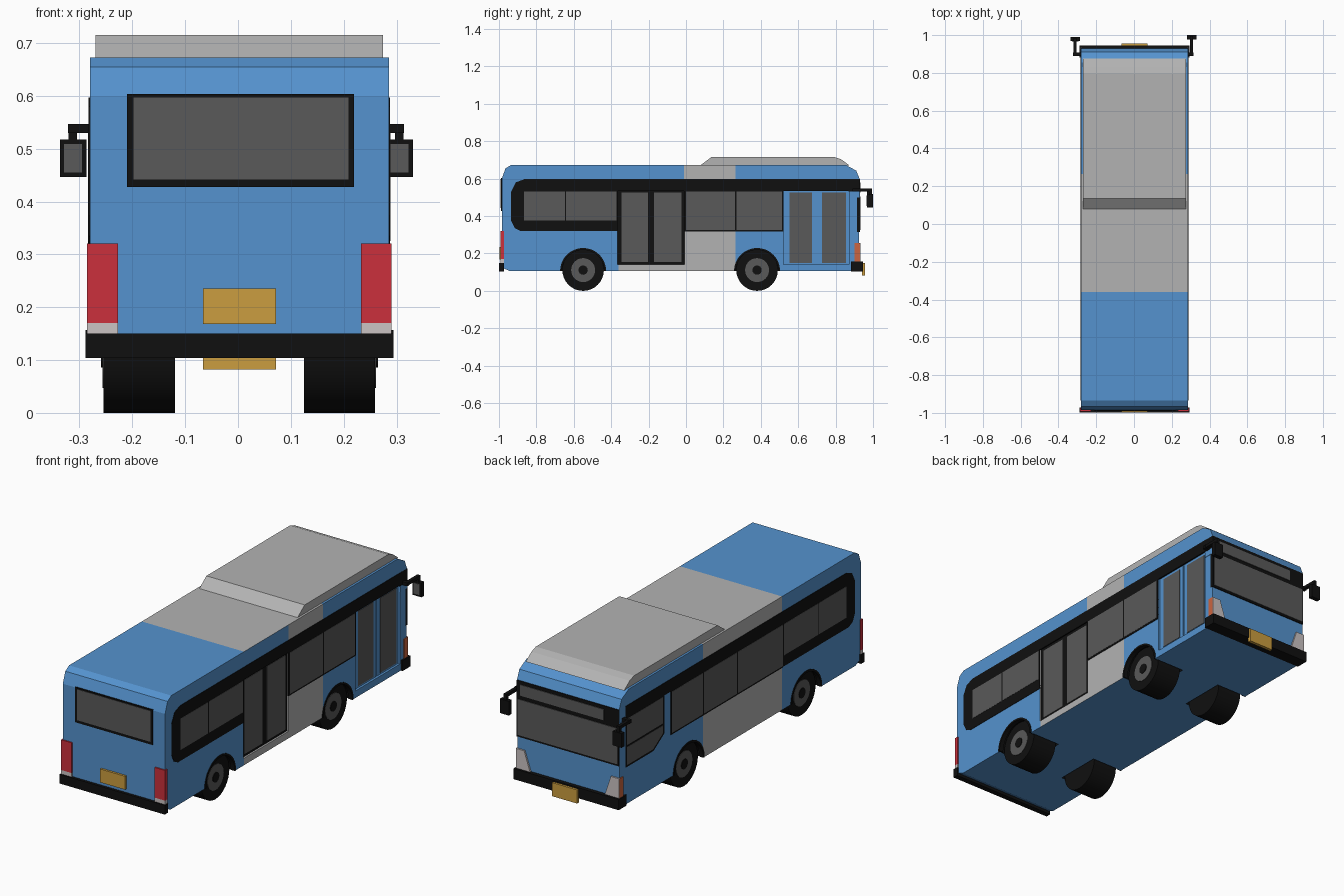
import bpy, bmesh
from math import sin, cos, pi
from mathutils import Vector

if "Cube" in bpy.data.objects:
    bpy.data.objects.remove(bpy.data.objects["Cube"])

CX, HW = 0.0025, 0.283          # body centre line and half width


def mat(name, r, g, b):
    m = bpy.data.materials.new(name)
    m.diffuse_color = (r, g, b, 1)
    m.use_nodes = True
    m.node_tree.nodes["Principled BSDF"].inputs["Base Color"].default_value = m.diffuse_color
    return m


BLUE = mat("blue_paint", 0.09, 0.29, 0.62)
GREY = mat("grey_paint", 0.45, 0.45, 0.45)
BLACK = mat("black_trim", 0.005, 0.005, 0.005)
GLASS = mat("dark_glass", 0.1, 0.1, 0.1)
RED = mat("red_lens", 0.6, 0.03, 0.045)
WHITE = mat("clear_lens", 0.6, 0.55, 0.55)
ORANGE = mat("orange_lens", 0.6, 0.13, 0.05)
YELLOW = mat("yellow_plate", 0.6, 0.34, 0.05)


def prism(name, pts, a, b, m, axis="x", smooth=False):
    """Extrude an outline from a to b; pts are (y,z) for axis x, (x,z) for axis y."""
    bm = bmesh.new()
    co = (lambda p: (a, p[0], p[1])) if axis == "x" else (lambda p: (p[0], a, p[1]))
    face = bm.faces.new([bm.verts.new(co(p)) for p in pts])
    ext = bmesh.ops.extrude_face_region(bm, geom=[face])["geom"]
    d = Vector((b - a, 0, 0)) if axis == "x" else Vector((0, b - a, 0))
    bmesh.ops.translate(bm, vec=d, verts=[v for v in ext if isinstance(v, bmesh.types.BMVert)])
    bmesh.ops.recalc_face_normals(bm, faces=bm.faces)
    me = bpy.data.meshes.new(name)
    bm.to_mesh(me)
    bm.free()
    ob = bpy.data.objects.new(name, me)
    bpy.context.collection.objects.link(ob)
    if m:
        me.materials.append(m)
    if smooth:
        bpy.ops.object.select_all(action="DESELECT")
        ob.select_set(True)
        bpy.context.view_layer.objects.active = ob
        bpy.ops.object.shade_smooth_by_angle()
    return ob


def box(name, x, y, z, m):
    return prism(name, [(y[0], z[0]), (y[1], z[0]), (y[1], z[1]), (y[0], z[1])], x[0], x[1], m)


def arc(cy, cz, r, n=32, span=2 * pi, ends=False):
    return [(cy + r * cos(span * i / n), cz + r * sin(span * i / n)) for i in range(n + ends)]


def side(s, d):
    """x position at distance d outside the body skin on side s."""
    return CX + s * (HW + d)


# Body shell with a grey centre section
body = prism("body", [(-0.985, 0.125), (-0.94, 0.105), (0.925, 0.105), (0.928, 0.6), (0.91, 0.643),
                      (0.855, 0.673), (-0.935, 0.673), (-0.965, 0.655), (-0.985, 0.6)],
             side(-1, 0), side(1, 0), BLUE)
body.data.materials.append(GREY)
bm = bmesh.new()
bm.from_mesh(body.data)
for co, no in (((0, -0.36, 0), (0, 1, 0)), ((0, -0.01, 0), (0, 1, 0)),
               ((0, 0.265, 0), (0, 1, 0)), ((0, 0, 0.57), (0, 0, 1))):
    bmesh.ops.bisect_plane(bm, geom=bm.verts[:] + bm.edges[:] + bm.faces[:], plane_co=co, plane_no=no)
for f in bm.faces:
    c = f.calc_center_median()
    above_door = c.x > 0.27 and c.y < -0.01 and c.z > 0.57
    underside = f.normal.z < -0.9
    f.material_index = int(-0.36 < c.y < 0.265 and not above_door and not underside)
bm.to_mesh(body.data)
bm.free()

# Wheel wells and door recesses cut out of the shell
AXLES = (-0.55, 0.38)
cutters = [prism("well_cutter", arc(y, 0.11, 0.119), CX + s * 0.11, CX + s * 0.32, BLACK)
           for y in AXLES for s in (-1, 1)]
cutters.append(box("door_cutter", (side(1, -0.014), 0.32), (-0.365, -0.008), (0.14, 0.54), GREY))
cutters.append(box("door_cutter", (side(1, -0.014), 0.32), (0.522, 0.872), (0.14, 0.54), BLUE))
for c in cutters:
    c.hide_render = True
    mod = body.modifiers.new("cut", "BOOLEAN")
    mod.operation, mod.solver, mod.object = "DIFFERENCE", "EXACT", c
    mod.material_mode = "TRANSFER"
cut_mesh = bpy.data.meshes.new_from_object(body.evaluated_get(bpy.context.evaluated_depsgraph_get()))
body.modifiers.clear()
body.data = cut_mesh
for c in cutters:
    bpy.data.objects.remove(c)

# Roof unit
prism("roof_unit", [(0.075, 0.67), (0.135, 0.715), (0.795, 0.715), (0.83, 0.703), (0.875, 0.67)],
      CX - 0.272, CX + 0.272, GREY)

# Wheels and arch trims
for y in AXLES:
    for s in (-1, 1):
        prism("tyre", arc(y, 0.111, 0.111), CX + s * 0.122, CX + s * 0.257, BLACK, smooth=True)
        prism("rim", arc(y, 0.111, 0.064), CX + s * 0.24, CX + s * 0.259, GLASS, smooth=True)
        prism("hub", arc(y, 0.111, 0.025, 16), CX + s * 0.24, CX + s * 0.262, BLACK, smooth=True)
        prism("arch_trim", arc(y, 0.106, 0.123, 24, pi, True) + arc(y, 0.106, 0.113, 24, pi, True)[::-1],
              side(s, -0.02), side(s, 0.003), BLACK)

# Side window bands and glass
PANES = [(-0.865, -0.648, 0.375), (-0.641, -0.372, 0.375), (0.0, 0.261, 0.325), (0.269, 0.514, 0.325)]
for s in (-1, 1):
    x0, x1, xg = side(s, -0.004), side(s, 0.002), side(s, 0.003)
    prism("rear_window_band", [(-0.885, 0.32), (-0.365, 0.32), (-0.365, 0.597), (-0.865, 0.597),
                               (-0.91, 0.58), (-0.935, 0.53), (-0.935, 0.375), (-0.915, 0.335)], x0, x1, BLACK)
    box("upper_band", (x0, x1), (-0.365, 0.88), (0.535, 0.597), BLACK)
    box("middle_window_band", (x0, x1), (-0.01, 0.522), (0.317, 0.535), BLACK)
    for a, b, z in PANES:
        box("side_glass", (x0, xg), (a, b), (z, 0.532), GLASS)
    box("front_pillar", (side(s, -0.01), x1), (0.874 if s > 0 else 0.86, 0.928), (0.5, 0.53), BLUE)

# Left side: centre window and driver window
x0, x1, xg = side(-1, -0.004), side(-1, 0.002), side(-1, 0.003)
box("middle_window_band", (x0, x1), (-0.365, -0.01), (0.317, 0.535), BLACK)
box("side_glass", (x0, xg), (-0.364, -0.008), (0.325, 0.532), GLASS)
prism("driver_window_frame", [(0.575, 0.54), (0.575, 0.345), (0.66, 0.29), (0.88, 0.29), (0.88, 0.54)],
      x0, x1, BLACK)
box("driver_window_upper", (x0, xg), (0.585, 0.87), (0.4, 0.532), GLASS)
prism("driver_window_lower", [(0.585, 0.39), (0.585, 0.352), (0.665, 0.3), (0.87, 0.3), (0.87, 0.39)],
      x0, xg, GLASS)

# Right side doors
xd = side(1, -0.018)
box("middle_door", (xd, side(1, -0.009)), (-0.365, -0.008), (0.14, 0.54), BLACK)
for a, b in ((-0.346, -0.204), (-0.17, -0.024)):
    box("middle_door_glass", (xd, side(1, -0.007)), (a, b), (0.153, 0.525), GLASS)
for a, b in ((0.525, 0.696), (0.702, 0.87)):
    box("front_door_leaf", (xd, side(1, -0.009)), (a, b), (0.142, 0.538), BLUE)
for a, b in ((0.553, 0.674), (0.728, 0.856)):
    box("front_door_glass", (xd, side(1, -0.007)), (a, b), (0.15, 0.525), GLASS)

# Windscreen and destination panel
box("windscreen_frame", (side(-1, -0.001), side(1, 0.001)), (0.87, 0.931), (0.53, 0.597), BLACK)
box("windscreen_frame_lower", (side(-1, -0.001), side(1, 0.001)), (0.915, 0.931), (0.315, 0.53), BLACK)
box("windscreen", (side(-1, -0.006), side(1, -0.006)), (0.92, 0.934), (0.325, 0.505), GLASS)
box("destination_panel", (CX - 0.2, side(1, -0.02)), (0.92, 0.934), (0.525, 0.58), GLASS)

# Rear window
box("rear_window_frame", (-0.21, 0.22), (-0.989, -0.97), (0.428, 0.604), BLACK)
box("rear_window_glass", (-0.198, 0.209), (-0.991, -0.97), (0.442, 0.597), GLASS)

# Bumpers and plates
box("rear_bumper", (-0.289, 0.294), (-0.999, -0.972), (0.104, 0.15), BLACK)
box("front_bumper", (-0.289, 0.294), (0.882, 0.945), (0.104, 0.157), BLACK)
box("rear_plate", (-0.066, 0.072), (-0.996, -0.98), (0.168, 0.235), YELLOW)
box("front_plate", (-0.066, 0.072), (0.94, 0.956), (0.082, 0.15), YELLOW)

# Lamps
for s in (-1, 1):
    xi, xo = CX + s * 0.23, side(s, 0.005)
    box("tail_lamp", (xi, xo), (-0.992, -0.974), (0.17, 0.321), RED)
    box("reversing_lamp", (xi, xo), (-0.992, -0.974), (0.15, 0.17), WHITE)
    prism("headlamp", [(CX + s * 0.205, 0.15), (side(s, 0.003), 0.15), (side(s, 0.003), 0.255),
                       (CX + s * 0.24, 0.255)], 0.922, 0.934, WHITE, "y")
    box("side_marker", (side(s, -0.01), side(s, 0.004)), (0.902, 0.931), (0.155, 0.255), ORANGE)

# Door mirrors on bent arms
for s in (-1, 1):
    t = 0.305 if s > 0 else -0.313
    y1 = 0.995 if s > 0 else 0.985
    box("mirror_mount", (side(s, -0.02), t + s * 0.009), (0.89, 0.907), (0.53, 0.547), BLACK)
    box("mirror_arm", (t - 0.008, t + 0.008), (0.895, y1), (0.531, 0.546), BLACK)
    box("mirror_stem", (t - 0.008, t + 0.008), (y1 - 0.016, y1), (0.5, 0.546), BLACK)
    box("mirror_head", (t - 0.024, t + 0.026), (y1 - 0.017, y1 + 0.005), (0.446, 0.517), BLACK)
    box("mirror_glass", (t - 0.016, t + 0.018), (y1 - 0.019, y1 - 0.01), (0.455, 0.509), GLASS)
